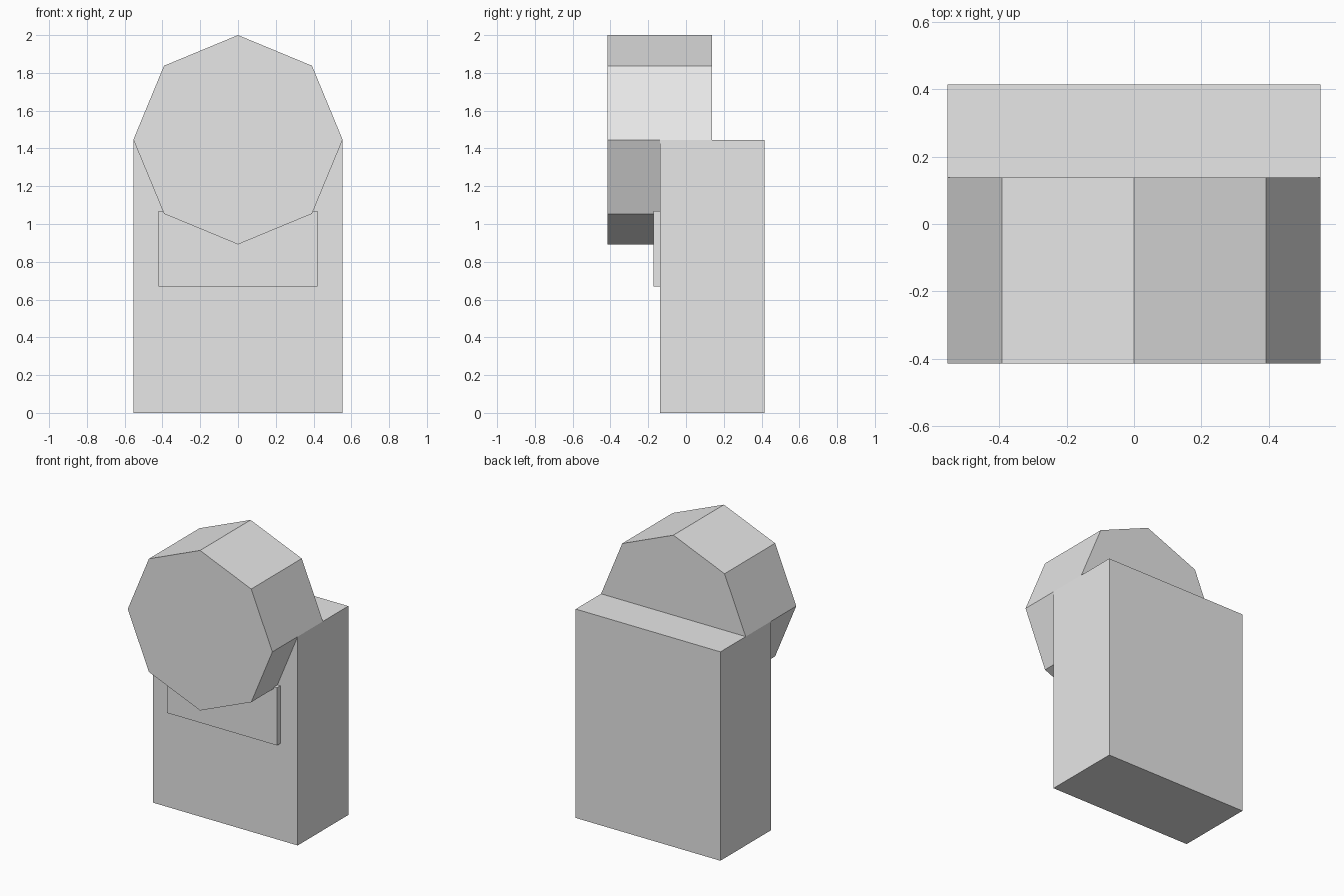
import bpy
import math

cube = bpy.data.objects.get("Cube")
if cube:
    bpy.data.objects.remove(cube, do_unlink=True)

# Single plain grey
grey = bpy.data.materials.new("light grey")
grey.use_nodes = True
colour = (0.8, 0.8, 0.8, 1)
grey.diffuse_color = colour
grey.node_tree.nodes["Principled BSDF"].inputs["Base Color"].default_value = colour


def finish(name):
    ob = bpy.context.object
    ob.name = name
    ob.data.materials.append(grey)
    bpy.ops.object.transform_apply(location=False, rotation=True, scale=True)
    return ob


def box(name, lo, hi):
    centre = [(a + b) / 2 for a, b in zip(lo, hi)]
    bpy.ops.mesh.primitive_cube_add(size=1, location=centre)
    bpy.context.object.scale = [b - a for a, b in zip(lo, hi)]
    return finish(name)


RADIUS = 0.554
SHOULDER = 2 - RADIUS    # top of the body and centre of the head
FRONT, BACK = -0.415, 0.415
BODY_FRONT, HEAD_BACK = -0.138, 0.138

# Upright body block
box("body", (-RADIUS, BODY_FRONT, 0), (RADIUS, BACK, SHOULDER))

# Shallow panel on the front of the body
box("front_panel", (-0.421, -0.173, 0.67), (0.421, BODY_FRONT + 0.02, 1.07))

# Eight-sided head, one corner pointing straight up
bpy.ops.mesh.primitive_cylinder_add(
    vertices=8, radius=RADIUS, depth=HEAD_BACK - FRONT,
    location=(0, (FRONT + HEAD_BACK) / 2, SHOULDER),
    rotation=(math.pi / 2, 0, 0))
finish("head")
